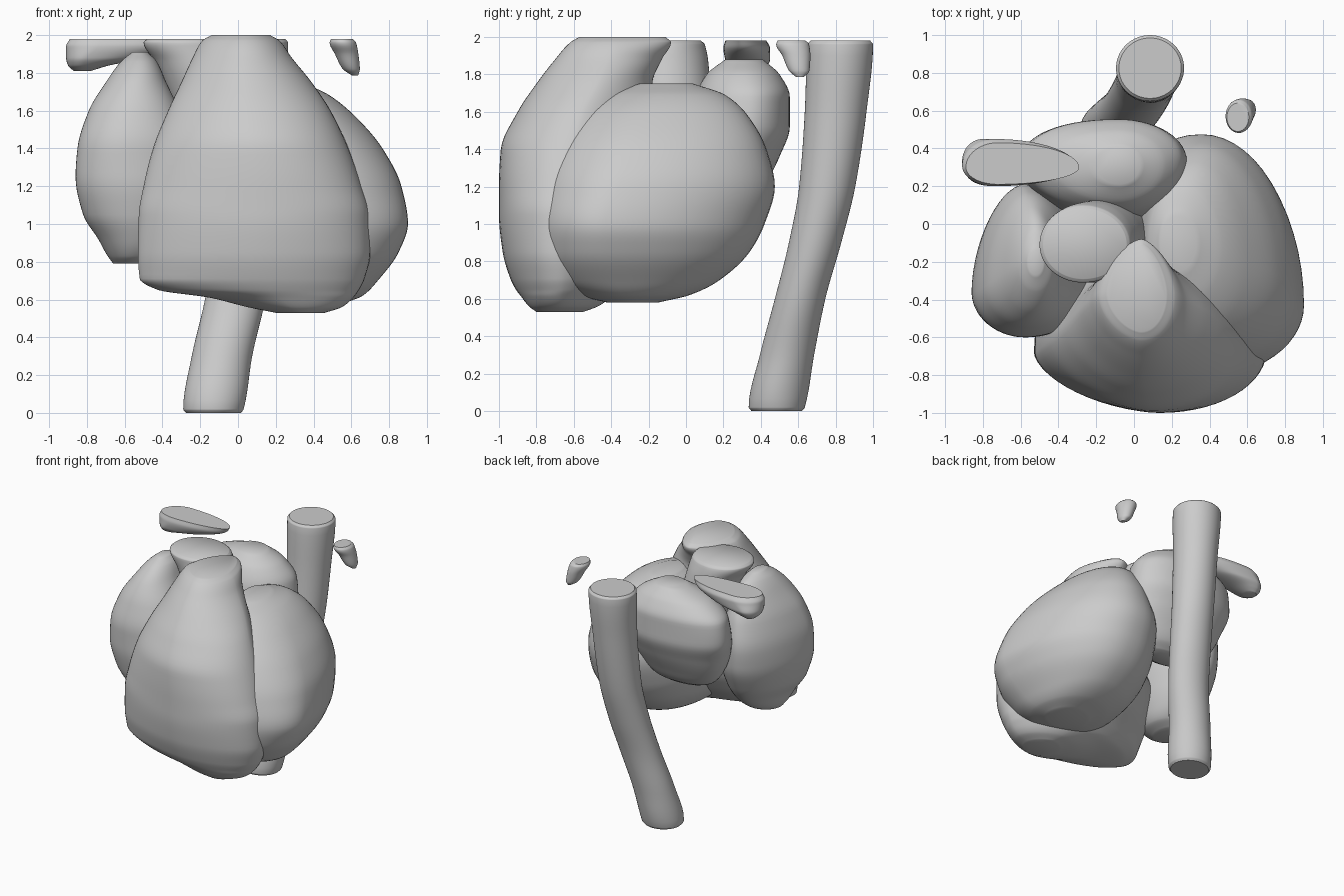
import bpy, bmesh, math

SEG = 56      # points round each cross-section
STEPS = 6     # interpolated rings between given sections


def slope(d0, d1):
    return 2 * d0 * d1 / (d0 + d1) if d0 * d1 > 0 else 0.0


def blend(a, b, h, m0, m1, t):
    """Cubic between a and b over height h with end slopes m0, m1 (no overshoot)."""
    return (a * (2*t**3 - 3*t**2 + 1) + b * (3*t**2 - 2*t**3)
            + h * (m0 * (t**3 - 2*t**2 + t) + m1 * (t**3 - t**2)))


def power(v, e):
    return math.copysign(abs(v) ** e, v)


def loft(name, sections, back_right=2.0, back_left=2.0, front_left=2.0):
    """Stack lopsided ovals (z, x0, x1, y0, y1, cx, cy[, back-left exponent]);
    the keywords set how square or pinched each quarter is."""
    secs = [s if len(s) == 8 else s + (back_left,) for s in sections]
    n = len(secs)
    sec = [[(q - p) / (b[0] - a[0]) for p, q in zip(a, b)] for a, b in zip(secs, secs[1:])]
    tan = [sec[0]] + [[slope(p, q) for p, q in zip(a, b)] for a, b in zip(sec, sec[1:])] + [sec[-1]]
    rows = []
    for i in range(n - 1):
        h = secs[i + 1][0] - secs[i][0]
        for s in range(STEPS):
            rows.append([blend(a, b, h, m0, m1, s / STEPS) for a, b, m0, m1
                         in zip(secs[i], secs[i + 1], tan[i], tan[i + 1])])
    rows.append(secs[-1])
    bm = bmesh.new()
    rings = []
    for z, x0, x1, y0, y1, cx, cy, left in rows:
        ring = []
        for j in range(SEG):
            a = 2 * math.pi * j / SEG
            c, s = math.cos(a), math.sin(a)
            if s > 0:
                e = 2 / (back_right if c > 0 else left)
            else:
                e = 1.0 if c > 0 else 2 / front_left
            x = cx + power(c, e) * ((x1 - cx) if c > 0 else (cx - x0))
            y = cy + power(s, e) * ((y1 - cy) if s > 0 else (cy - y0))
            ring.append(bm.verts.new((x, y, z)))
        rings.append(ring)
    for lo, hi in zip(rings, rings[1:]):
        for j in range(SEG):
            k = (j + 1) % SEG
            bm.faces.new((lo[j], lo[k], hi[k], hi[j]))
    bm.faces.new(rings[0][::-1])
    bm.faces.new(rings[-1])
    mesh = bpy.data.meshes.new(name)
    bm.to_mesh(mesh)
    bm.free()
    ob = bpy.data.objects.new(name, mesh)
    bpy.context.collection.objects.link(ob)
    bpy.ops.object.select_all(action='DESELECT')
    ob.select_set(True)
    bpy.context.view_layer.objects.active = ob
    bpy.ops.object.shade_smooth_by_angle(angle=math.radians(45))


def oval(z, x, y, rx, ry):
    return (z, x - rx, x + rx, y - ry, y + ry, x, y)


# front chamber, rising into its outflow trunk
loft("right_ventricle", [
    (0.53, 0.20, 0.46, -0.80, -0.55, 0.33, -0.68, 2.0),
    (0.56, 0.05, 0.55, -0.84, -0.47, 0.28, -0.68, 2.0),
    (0.61, -0.15, 0.61, -0.88, -0.40, 0.22, -0.68, 2.0),
    (0.65, -0.42, 0.64, -0.91, -0.36, 0.17, -0.67, 2.0),
    (0.71, -0.52, 0.67, -0.94, -0.29, 0.15, -0.67, 2.0),
    (0.85, -0.53, 0.70, -0.98, -0.12, 0.14, -0.68, 2.1),
    (1.05, -0.525, 0.695, -1.00, -0.01, 0.14, -0.68, 2.1),
    (1.20, -0.50, 0.655, -1.00, -0.06, 0.13, -0.66, 1.9),
    (1.40, -0.45, 0.585, -0.99, -0.14, 0.10, -0.62, 1.7),
    (1.60, -0.37, 0.49, -0.90, -0.18, 0.07, -0.56, 1.6),
    (1.75, -0.30, 0.39, -0.80, -0.18, 0.05, -0.48, 1.6),
    (1.88, -0.24, 0.285, -0.70, -0.13, 0.04, -0.42, 1.6),
    (1.97, -0.19, 0.22, -0.62, -0.08, 0.04, -0.38, 1.6),
    (2.00, -0.14, 0.17, -0.57, -0.11, 0.04, -0.37, 1.6)], back_right=1.6, front_left=1.7)

# large egg-shaped chamber on the +x side
loft("left_ventricle", [
    (0.58, 0.26, 0.56, -0.42, -0.15, 0.42, -0.29),
    (0.62, 0.12, 0.66, -0.58, 0.02, 0.40, -0.34),
    (0.70, -0.01, 0.74, -0.71, 0.18, 0.39, -0.38),
    (0.85, -0.11, 0.85, -0.79, 0.34, 0.38, -0.42),
    (1.00, -0.14, 0.90, -0.81, 0.42, 0.37, -0.43),
    (1.20, -0.11, 0.865, -0.78, 0.475, 0.36, -0.36),
    (1.40, -0.02, 0.765, -0.70, 0.43, 0.35, -0.28),
    (1.58, 0.03, 0.61, -0.57, 0.33, 0.32, -0.20),
    (1.69, 0.07, 0.47, -0.42, 0.21, 0.27, -0.13),
    (1.75, 0.14, 0.33, -0.25, 0.04, 0.23, -0.10)], back_left=2.3)

# side chamber on the -x side
loft("right_atrium", [
    (0.79, -0.66, -0.47, -0.40, -0.15, -0.56, -0.28),
    (0.83, -0.69, -0.38, -0.46, -0.07, -0.55, -0.28),
    (0.92, -0.74, -0.32, -0.52, 0.03, -0.54, -0.30),
    (1.05, -0.82, -0.27, -0.57, 0.12, -0.55, -0.33),
    (1.25, -0.86, -0.23, -0.60, 0.20, -0.57, -0.36),
    (1.40, -0.85, -0.24, -0.60, 0.21, -0.58, -0.36),
    (1.60, -0.79, -0.31, -0.55, 0.17, -0.56, -0.33),
    (1.75, -0.70, -0.38, -0.47, 0.09, -0.54, -0.27),
    (1.86, -0.62, -0.43, -0.36, -0.02, -0.52, -0.22),
    (1.91, -0.56, -0.48, -0.27, -0.14, -0.52, -0.20)], back_left=1.8)

# rear upper chamber
loft("left_atrium", [
    (1.07, -0.32, 0.05, 0.12, 0.30, -0.12, 0.22),
    (1.12, -0.42, 0.12, 0.05, 0.37, -0.12, 0.24),
    (1.22, -0.50, 0.20, 0.01, 0.43, -0.12, 0.26),
    (1.36, -0.56, 0.26, 0.00, 0.50, -0.10, 0.28),
    (1.52, -0.60, 0.28, 0.02, 0.555, -0.08, 0.33),
    (1.68, -0.58, 0.26, 0.05, 0.555, -0.08, 0.34),
    (1.80, -0.44, 0.17, 0.11, 0.50, -0.08, 0.32),
    (1.88, -0.20, 0.03, 0.21, 0.41, -0.08, 0.31)], back_left=2.2)

# flaring vessel between the chambers
loft("ascending_aorta", [
    (1.10, -0.15, 0.10, -0.20, 0.05, -0.02, -0.08),
    (1.40, -0.25, 0.10, -0.27, 0.11, -0.08, -0.09),
    (1.70, -0.37, 0.05, -0.30, 0.13, -0.17, -0.10),
    (1.86, -0.44, 0.01, -0.31, 0.12, -0.23, -0.10),
    (1.96, -0.50, -0.02, -0.31, 0.10, -0.27, -0.11),
    (1.98, -0.48, -0.04, -0.29, 0.08, -0.27, -0.11)])

# long curved vessel behind
loft("descending_aorta", [
    oval(0.00, -0.13, 0.485, 0.145, 0.135),
    oval(0.02, -0.13, 0.485, 0.16, 0.15),
    oval(0.30, -0.085, 0.54, 0.16, 0.145),
    oval(0.60, -0.015, 0.61, 0.16, 0.135),
    oval(0.90, 0.035, 0.69, 0.16, 0.14),
    oval(1.20, 0.065, 0.755, 0.16, 0.15),
    oval(1.60, 0.08, 0.80, 0.165, 0.165),
    oval(1.96, 0.085, 0.825, 0.18, 0.175),
    oval(1.98, 0.085, 0.825, 0.165, 0.16)])

# cut-off vessel pieces near the top
loft("left_vessel_piece", [
    (1.81, -0.87, -0.78, 0.30, 0.40, -0.83, 0.35),
    (1.84, -0.90, -0.68, 0.24, 0.43, -0.82, 0.34),
    (1.88, -0.91, -0.47, 0.21, 0.45, -0.80, 0.33),
    (1.94, -0.91, -0.32, 0.20, 0.45, -0.74, 0.31),
    (1.98, -0.89, -0.29, 0.21, 0.43, -0.72, 0.30)])
loft("right_vessel_piece", [
    oval(1.785, 0.62, 0.61, 0.015, 0.02),
    oval(1.82, 0.60, 0.605, 0.045, 0.055),
    oval(1.90, 0.575, 0.59, 0.062, 0.075),
    oval(1.96, 0.555, 0.57, 0.07, 0.088),
    oval(1.98, 0.55, 0.565, 0.058, 0.075)])
